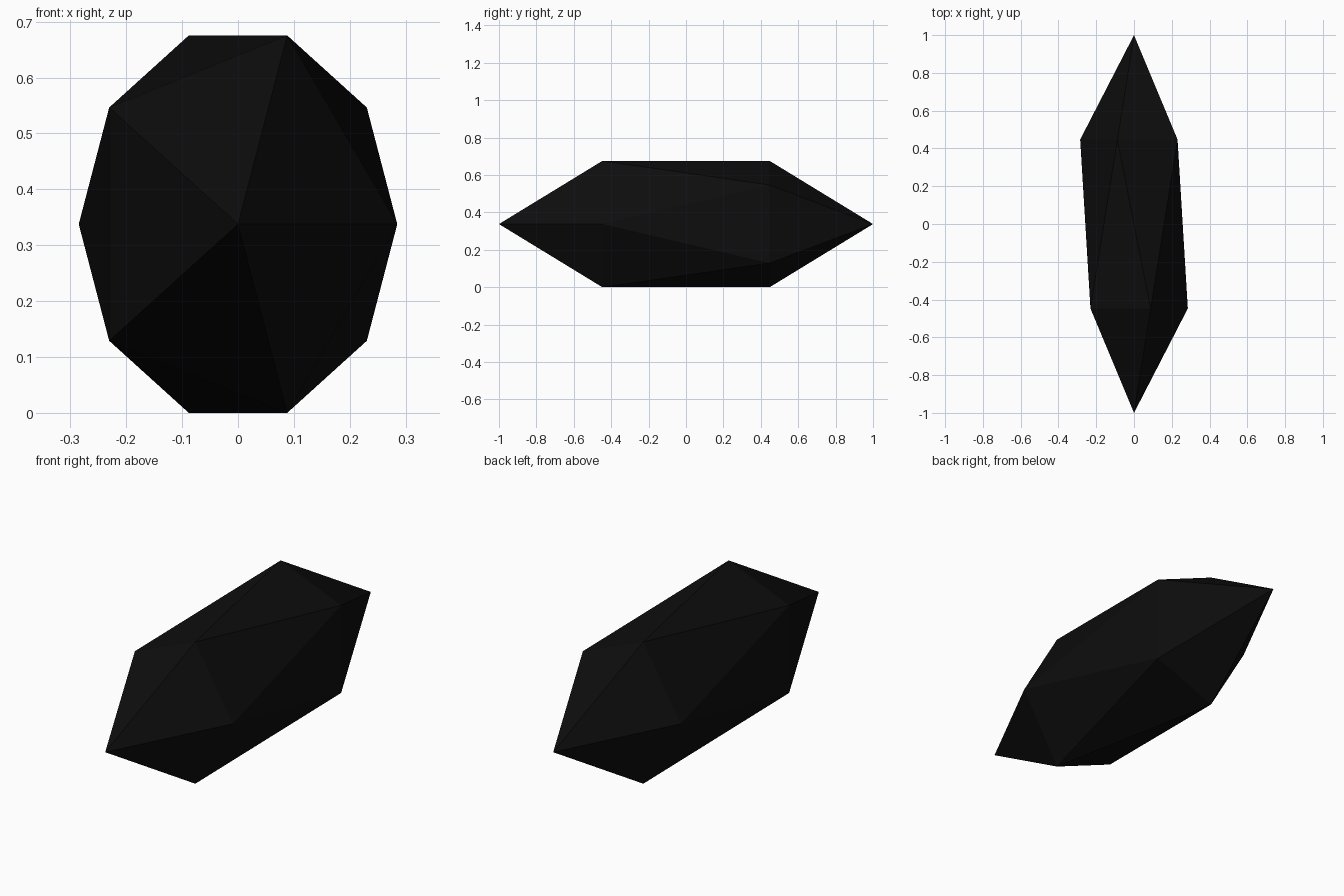
import bpy
import bmesh
import math
from mathutils import Matrix

cube = bpy.data.objects.get("Cube")
if cube:
    bpy.data.objects.remove(cube, do_unlink=True)

# Near-black stone
color = (0.004, 0.004, 0.004, 1)
stone = bpy.data.materials.new("black_stone")
stone.use_nodes = True
stone.diffuse_color = color
stone.node_tree.nodes["Principled BSDF"].inputs["Base Color"].default_value = color

# Faceted shard: a stretched icosahedron lying along y, resting on the ground
half_width, half_length, half_height = 0.3186, 1.0, 0.397
bm = bmesh.new()
bmesh.ops.create_icosphere(bm, subdivisions=1, radius=1)
bm.transform(Matrix.Diagonal((half_width, half_length, half_height, 1))
             @ Matrix.Rotation(math.radians(90), 4, "X"))
lowest = min(v.co.z for v in bm.verts)
bmesh.ops.translate(bm, verts=bm.verts, vec=(0, 0, -lowest))

mesh = bpy.data.meshes.new("shard")
bm.to_mesh(mesh)
bm.free()
mesh.materials.append(stone)
shard = bpy.data.objects.new("shard", mesh)
bpy.context.collection.objects.link(shard)
